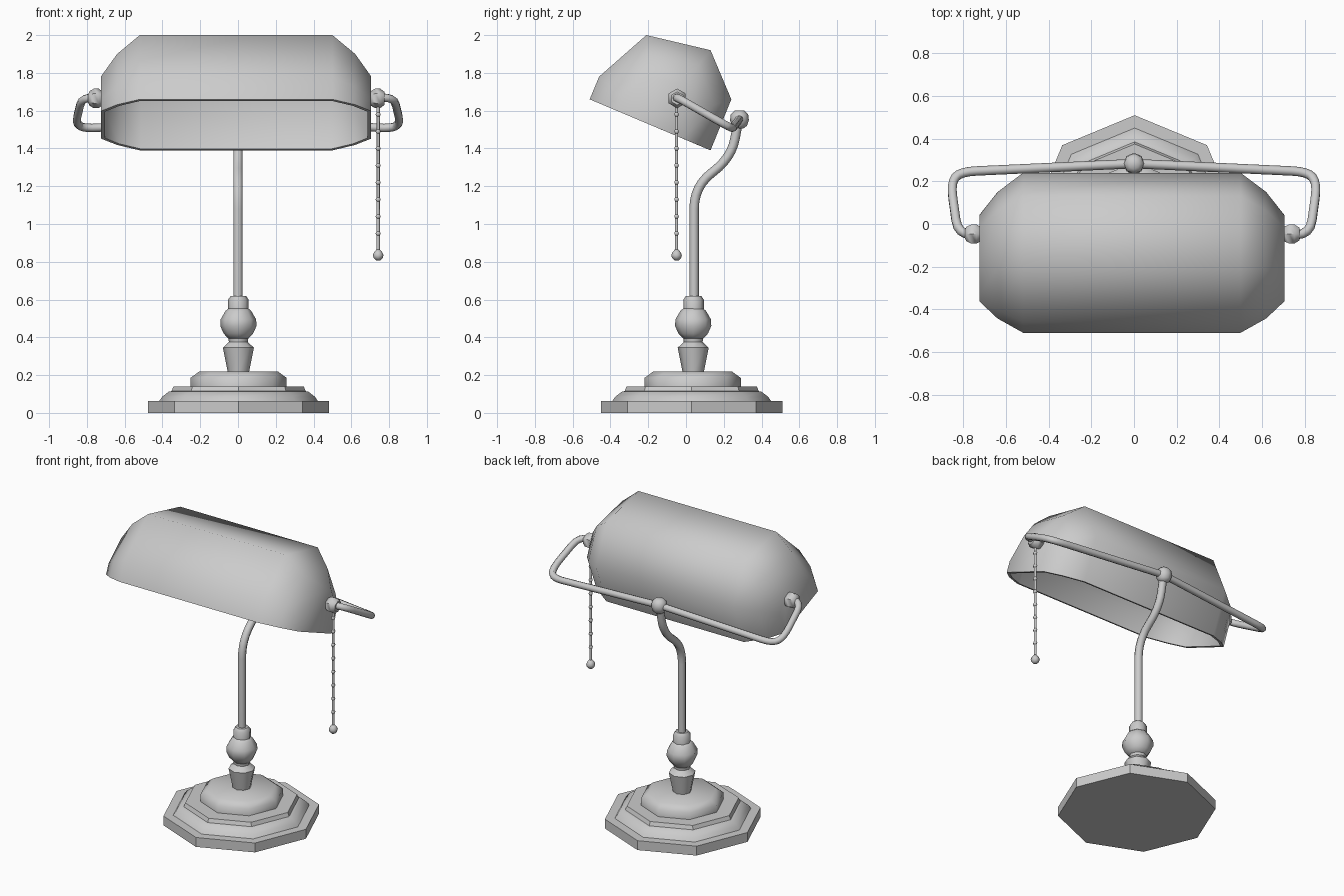
import bpy, bmesh, math
from mathutils import Vector, Matrix

if "Cube" in bpy.data.objects:
    bpy.data.objects.remove(bpy.data.objects["Cube"], do_unlink=True)

GREY = (0.6, 0.6, 0.6, 1)
metal = bpy.data.materials.new("plain_grey")
metal.use_nodes = True
metal.diffuse_color = GREY
metal.node_tree.nodes["Principled BSDF"].inputs["Base Color"].default_value = GREY


def activate(ob):
    bpy.ops.object.select_all(action="DESELECT")
    ob.select_set(True)
    bpy.context.view_layer.objects.active = ob


def finish(ob, angle):
    """Apply modifiers, assign the material and shade."""
    activate(ob)
    bpy.ops.object.convert(target="MESH")
    ob.data.materials.clear()
    ob.data.materials.append(metal)
    bpy.ops.object.shade_smooth_by_angle(angle=math.radians(angle))
    return ob


def from_bmesh(name, bm):
    bmesh.ops.recalc_face_normals(bm, faces=bm.faces)
    me = bpy.data.meshes.new(name)
    bm.to_mesh(me)
    bm.free()
    ob = bpy.data.objects.new(name, me)
    bpy.context.collection.objects.link(ob)
    return ob


def lathe(name, profile, centre, sides=8, angle=50, axis="Z"):
    """Turn (radius, height) points about an axis, capping both ends."""
    bm = bmesh.new()
    rings = []
    for r, z in profile:
        rings.append([bm.verts.new((r * math.cos(a), r * math.sin(a), z))
                      for a in (math.tau * i / sides for i in range(sides))])
    for lo, hi in zip(rings, rings[1:]):
        for i in range(sides):
            j = (i + 1) % sides
            bm.faces.new((lo[i], lo[j], hi[j], hi[i]))
    bm.faces.new(rings[0][::-1])
    bm.faces.new(rings[-1])
    if axis == "X":
        bm.transform(Matrix.Rotation(math.pi / 2, 4, "Y"))
    bm.transform(Matrix.Translation(centre))
    return finish(from_bmesh(name, bm), angle)


def tube(name, points, radius):
    """Sweep a round section along a path."""
    cu = bpy.data.curves.new(name, "CURVE")
    cu.dimensions = "3D"
    cu.bevel_depth = radius
    cu.bevel_resolution = 2
    cu.use_fill_caps = True
    sp = cu.splines.new("POLY")
    sp.points.add(len(points) - 1)
    for p, co in zip(sp.points, points):
        p.co = (*co, 1)
    ob = bpy.data.objects.new(name, cu)
    bpy.context.collection.objects.link(ob)
    return finish(ob, 60)


def rounded(points, r, steps=4):
    """Replace the inner corners of a path with small arcs."""
    pts = [Vector(p) for p in points]
    out = [pts[0]]
    for a, b, c in zip(pts, pts[1:], pts[2:]):
        p = b + (a - b).normalized() * min(r, (a - b).length * 0.48)
        q = b + (c - b).normalized() * min(r, (c - b).length * 0.48)
        for i in range(steps + 1):
            t = i / steps
            out.append(p * (1 - t) ** 2 + b * 2 * t * (1 - t) + q * t * t)
    return out + [pts[-1]]


# Stepped octagonal base
lathe("base", [(0.48, 0), (0.48, 0.063), (0.42, 0.063), (0.405, 0.085),
               (0.37, 0.112), (0.355, 0.115), (0.345, 0.14), (0.2, 0.14)],
      (0.003, 0.03, 0), angle=40)
lathe("base_top_step", [(0.255, 0.13), (0.255, 0.185), (0.21, 0.218)],
      (0.003, 0.035, 0), angle=55)

# Turned column foot
lathe("column_cup", [(0.055, 0.21), (0.082, 0.345), (0.05, 0.375), (0.055, 0.41)],
      (0.002, 0.038, 0), angle=46)
lathe("column_bulb", [(0.05, 0.39), (0.078, 0.42), (0.096, 0.46), (0.094, 0.495),
                      (0.068, 0.54), (0.05, 0.555)], (0.002, 0.038, 0))
lathe("column_collar", [(0.054, 0.54), (0.054, 0.6), (0.04, 0.62), (0.02, 0.62)],
      (0.002, 0.04, 0))

# Curved stem and its joint
tube("stem", rounded([(0, 0.043, 0.6), (0, 0.043, 1.2), (0, 0.24, 1.35),
                      (0, 0.28, 1.56)], 0.12, 6), 0.025)
lathe("stem_joint", [(0.02, 1.505), (0.04, 1.52), (0.05, 1.55), (0.046, 1.58),
                     (0.025, 1.6)], (0, 0.283, 0))

# Bent carrying arm, one half per side, with pivot knobs
for side, label in ((1, "left"), (-1, "right")):
    path = [(0, 0.283, 1.555), (0.83, 0.245, 1.505), (0.872, 0.19, 1.535),
            (0.838, -0.05, 1.672), (0.7, -0.05, 1.665)]
    tube(label + "_arm", rounded([(side * x * 0.985, y, z) for x, y, z in path], 0.08),
         0.022)
    lathe(label + "_knob", [(0.02, -0.045), (0.04, -0.035), (0.052, -0.012),
                            (0.052, 0.012), (0.035, 0.035)],
          (side * 0.745 - 0.005, -0.047, 1.665), sides=6, axis="X")

# Lamp shade: open half-round section, tapered to flat ends
section = [(-0.51, 1.66), (-0.46, 1.78), (-0.21, 2.0), (0.13, 1.92),
           (0.24, 1.66), (0.13, 1.39)]
cy, cz = -0.19, 1.525
stations = [(-0.715, 0.54), (-0.63, 0.79), (-0.51, 1), (0.51, 1), (0.63, 0.79),
            (0.715, 0.54)]
bm = bmesh.new()
rows = [[bm.verts.new((x - 0.01, cy + (y - cy) * s, cz + (z - cz) * s))
         for y, z in section] for x, s in stations]
for a, b in zip(rows, rows[1:]):
    for i in range(len(section) - 1):
        bm.faces.new((a[i], a[i + 1], b[i + 1], b[i]))
bm.faces.new(rows[0])
bm.faces.new(rows[-1])
shade = from_bmesh("shade", bm)
# Make sure the top faces point up so the wall grows inward
top = max(shade.data.polygons, key=lambda f: f.center.z)
if top.normal.z < 0:
    shade.data.flip_normals()
wall = shade.modifiers.new("wall", "SOLIDIFY")
wall.thickness = 0.02
wall.offset = -1
wall.use_even_offset = True
finish(shade, 62)

# Pull chain with beads and end ball
CX, CY = 0.742, -0.05
lathe("pull_chain", [(0.009, 0.85), (0.009, 1.64)], (CX, CY, 0), sides=6, angle=70)
for i in range(8):
    lathe("chain_bead", [(0.008, -0.013), (0.014, 0), (0.008, 0.013)],
          (CX, CY, 0.95 + i * 0.09), sides=6, angle=70)
lathe("chain_ball", [(0.012, 0.808), (0.024, 0.82), (0.028, 0.835), (0.022, 0.85),
                     (0.009, 0.865)], (CX, CY, 0), angle=70)
